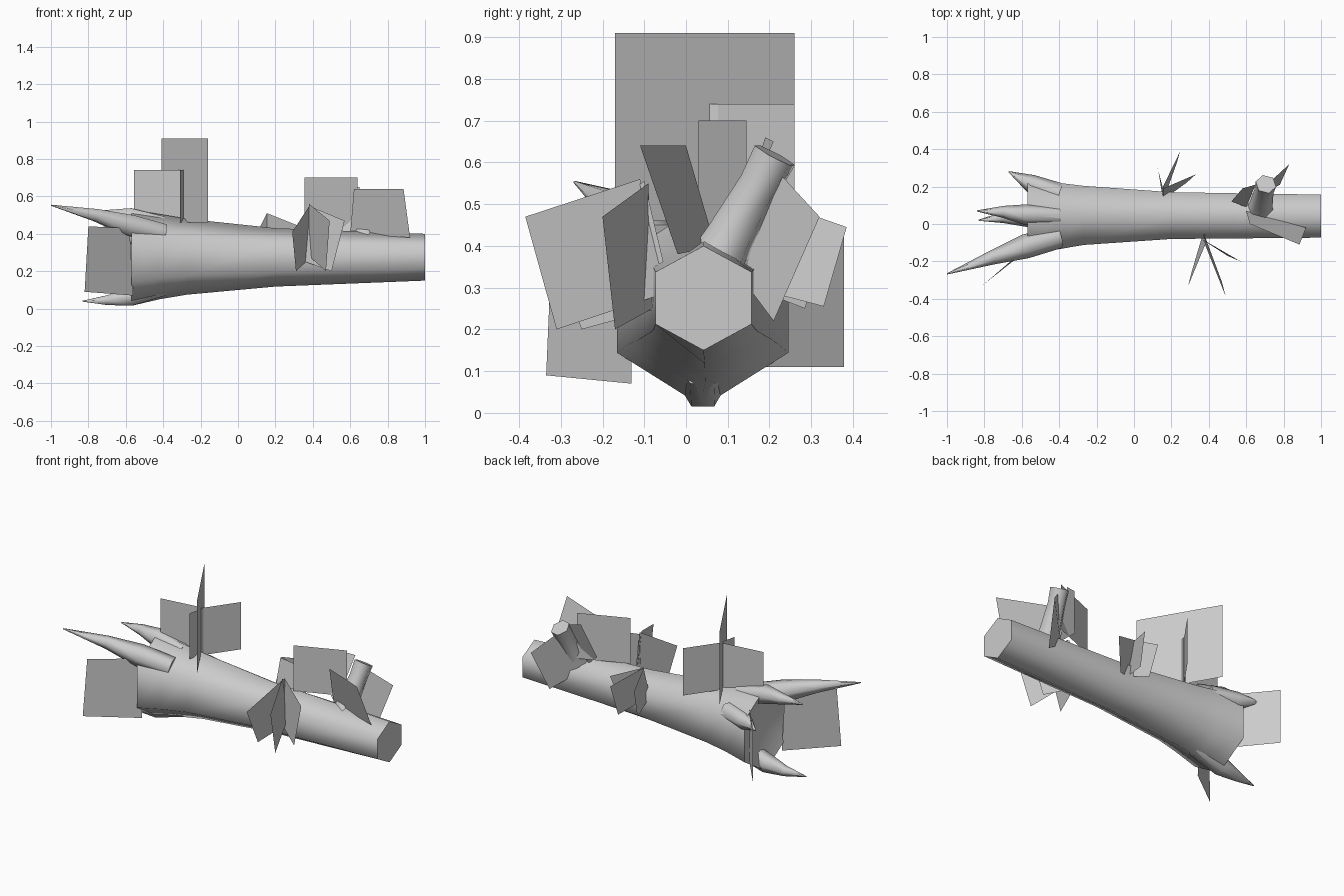
import bpy, bmesh, math
from mathutils import Vector

if "Cube" in bpy.data.objects:
    bpy.data.objects.remove(bpy.data.objects["Cube"])

grey = bpy.data.materials.new("plain_grey")
grey.diffuse_color = (0.6, 0.6, 0.6, 1)
grey.use_nodes = True
grey.node_tree.nodes["Principled BSDF"].inputs["Base Color"].default_value = grey.diffuse_color


def finish(name, bm, smooth):
    if smooth:
        bmesh.ops.recalc_face_normals(bm, faces=bm.faces)
    me = bpy.data.meshes.new(name)
    bm.to_mesh(me)
    bm.free()
    me.materials.append(grey)
    ob = bpy.data.objects.new(name, me)
    bpy.context.collection.objects.link(ob)
    if smooth:
        bpy.ops.object.select_all(action='DESELECT')
        ob.select_set(True)
        bpy.context.view_layer.objects.active = ob
        bpy.ops.object.shade_smooth_by_angle(angle=math.radians(66))
    return ob


def skin(bm, rings):
    n = len(rings[0])
    for a, b in zip(rings, rings[1:]):
        for i in range(n):
            bm.faces.new((a[i], a[(i + 1) % n], b[(i + 1) % n], b[i]))


def tube(name, path, n=6):
    """Tapered limb through (point, radius) pairs."""
    bm = bmesh.new()
    pts = [Vector(p) for p, r in path]
    rings = []
    for i, (p, r) in enumerate(path):
        d = pts[min(i + 1, len(pts) - 1)] - pts[max(i - 1, 0)]
        q = d.to_track_quat('Z', 'Y')
        rings.append([bm.verts.new(pts[i] + q @ Vector((r * math.cos(k * math.tau / n),
                                                        r * math.sin(k * math.tau / n), 0)))
                      for k in range(n)])
    skin(bm, rings)
    bm.faces.new(rings[0])
    bm.faces.new(rings[-1])
    finish(name, bm, True)


def cards(name, quads):
    bm = bmesh.new()
    for q in quads:
        bm.faces.new([bm.verts.new(p) for p in q])
    finish(name, bm, False)


def upright(a, b, z0, z1):
    return [(*a, z0), (*b, z0), (*b, z1), (*a, z1)]


# Hexagonal fallen trunk: x, y centre, y half width, z bottom, z top
bm = bmesh.new()
rings = []
for x, yc, w, z0, z1 in [(1, .042, .115, .15, .40), (.2, .045, .125, .118, .43),
                         (-.27, .046, .158, .075, .48), (-.42, .042, .18, .05, .505),
                         (-.57, .04, .205, .015, .53)]:
    rz, zc = (z1 - z0) / 2, (z0 + z1) / 2
    rings.append([bm.verts.new((x, yc + w * math.cos(a) / math.cos(math.pi / 6), zc + rz * math.sin(a)))
                  for a in (math.pi / 6 + k * math.pi / 3 for k in range(6))])
skin(bm, rings)
bm.faces.new(rings[0])
# hollowed root end
centre = bm.verts.new((-.48, .04, .28))
for i in range(6):
    bm.faces.new((rings[-1][i], rings[-1][(i + 1) % 6], centre))
finish("trunk", bm, True)

# Roots spreading from the broken end
tube("front_root", [((-.4, -.07, .40), .06), ((-.58, -.12, .445), .065),
                    ((-.76, -.18, .50), .038), ((-1, -.267, .553), .003)])
tube("top_root", [((-.4, .045, .45), .05), ((-.58, .05, .49), .055),
                  ((-.7, .065, .50), .032), ((-.84, .07, .505), .003)])
tube("back_root", [((-.4, .16, .38), .06), ((-.55, .215, .38), .05), ((-.67, .28, .38), .003)])
tube("bottom_root", [((-.4, .04, .12), .06), ((-.58, .04, .062), .055),
                     ((-.7, .035, .045), .03), ((-.83, .02, .04), .003)])

# Cut branch stub
tube("branch_stub", [((.67, .06, .33), .08), ((.68, .105, .42), .062),
                     ((.695, .175, .545), .052), ((.705, .213, .617), .056)])

# Upright leaf cards on top of the trunk
cards("top_leaf_cards", [
    upright((-.41, .26), (-.16, -.17), .46, .91),
    upright((-.555, .043), (-.29, .077), .47, .74),
    upright((-.29, .077), (-.16, .26), .45, .74),
    upright((-.287, .077), (-.31, -.03), .46, .74),
    upright((.355, .03), (.64, .145), .42, .70)])

# Fanned leaf cards on the front side
cards("front_leaf_cards", [
    [(.38, -.11, .56), (.49, -.385, .47), (.47, -.31, .20), (.37, -.04, .29)],
    [(.38, -.09, .55), (.57, -.20, .47), (.50, -.17, .20), (.36, -.08, .25)],
    [(.385, -.10, .555), (.29, -.33, .41), (.31, -.25, .20), (.375, -.03, .26)]])

# Fanned leaf cards on the back side
cards("back_leaf_cards", [
    [(.155, .20, .51), (.245, .385, .445), (.23, .33, .255), (.155, .12, .31)],
    [(.155, .19, .51), (.33, .265, .44), (.28, .22, .25), (.155, .13, .31)],
    [(.155, .19, .51), (.115, .34, .43), (.13, .285, .25), (.155, .13, .31)]])

# Leaf cards round the branch stub
cards("branch_leaf_cards", [
    [(.62, .0, .64), (.885, -.11, .64), (.92, -.02, .38), (.60, .07, .40)],
    [(.83, .32, .47), (.70, .20, .60), (.62, .12, .34), (.78, .21, .22)],
    [(.52, .12, .45), (.58, .19, .66), (.65, .21, .65), (.60, .09, .38)]])

# Leaf cards at the root end
cards("root_leaf_cards", [
    [(-.80, -.32, .44), (-.82, -.335, .09), (-.56, -.13, .07), (-.58, -.13, .43)],
    upright((-.72, .378), (-.55, .17), .11, .44)])
